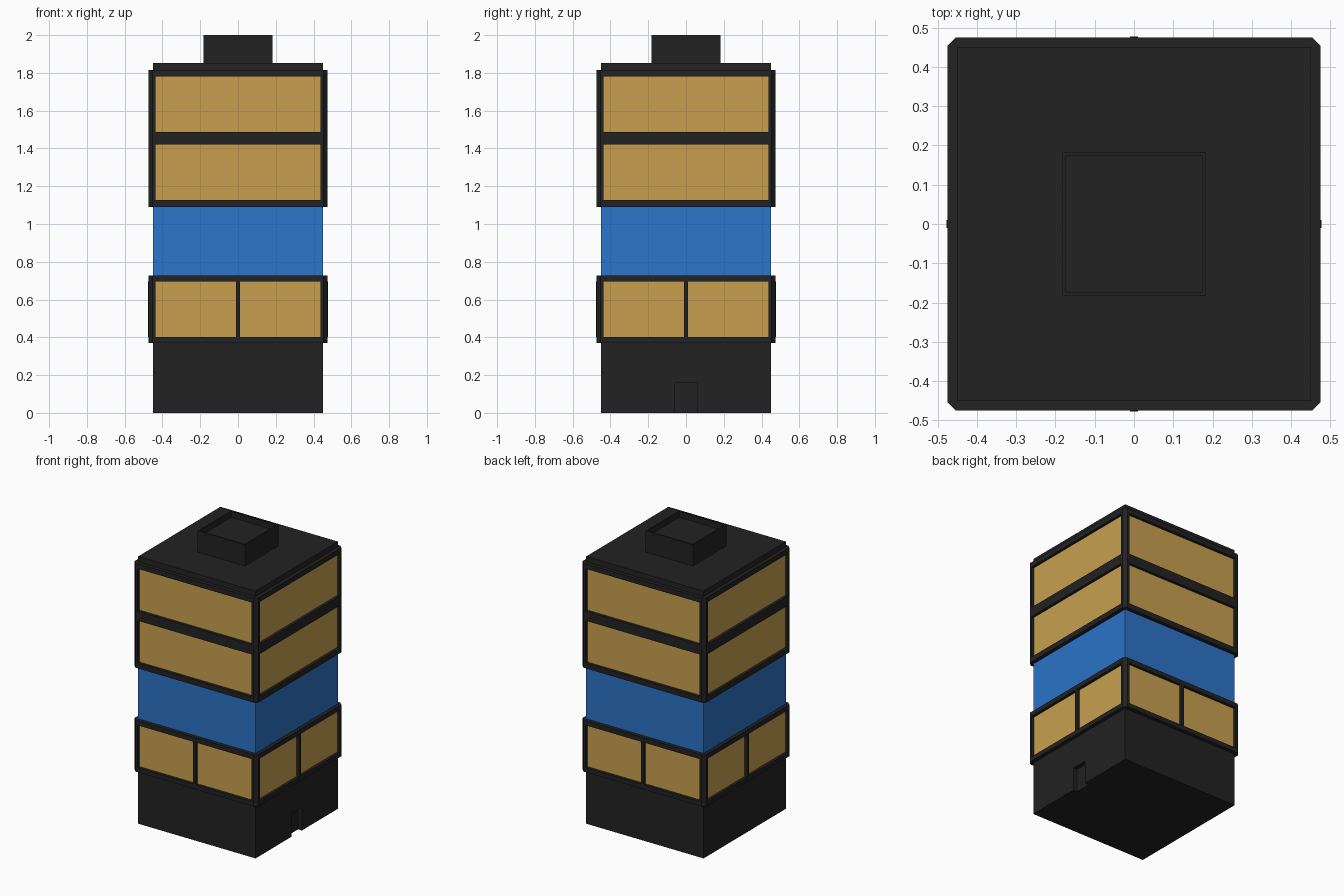
import bpy, bmesh
from mathutils import Matrix
from math import pi

cube = bpy.data.objects.get("Cube")
if cube:
    bpy.data.objects.remove(cube, do_unlink=True)


def material(name, rgb):
    m = bpy.data.materials.new(name)
    m.use_nodes = True
    m.diffuse_color = (*rgb, 1)
    m.node_tree.nodes["Principled BSDF"].inputs["Base Color"].default_value = (*rgb, 1)
    return m


CHARCOAL = material("charcoal", (0.016, 0.016, 0.016))
TAN = material("tan_panel", (0.578, 0.352, 0.080))
BLUE = material("blue_band", (0.025, 0.174, 0.578))


def prism(name, outline, z0, z1, mat, turns=0):
    """Extrude a plan outline from z0 to z1, turned by quarter turns; return the object."""
    bm = bmesh.new()
    face = bm.faces.new([bm.verts.new((x, y, z0)) for x, y in outline])
    top = bmesh.ops.extrude_face_region(bm, geom=[face])["geom"]
    bmesh.ops.translate(bm, vec=(0, 0, z1 - z0),
                        verts=[g for g in top if isinstance(g, bmesh.types.BMVert)])
    bmesh.ops.recalc_face_normals(bm, faces=bm.faces)
    bmesh.ops.rotate(bm, verts=bm.verts, matrix=Matrix.Rotation(turns * pi / 2, 3, 'Z'))
    mesh = bpy.data.meshes.new(name)
    bm.to_mesh(mesh)
    bm.free()
    mesh.materials.append(mat)
    ob = bpy.data.objects.new(name, mesh)
    bpy.context.collection.objects.link(ob)
    return ob


def square(h):
    return [(-h, -h), (h, -h), (h, h), (-h, h)]


WALL, GLAZE, OUTER, CHAMFER, OPENING = 0.45, 0.456, 0.475, 0.453, 0.437
octagon = [(CHAMFER, -OUTER), (OUTER, -CHAMFER), (OUTER, CHAMFER), (CHAMFER, OUTER),
           (-CHAMFER, OUTER), (-OUTER, CHAMFER), (-OUTER, -CHAMFER), (-CHAMFER, -OUTER)]
corner = [(OPENING, OPENING), (OUTER, OPENING), (OUTER, CHAMFER),
          (CHAMFER, OUTER), (OPENING, OUTER)]
mullion = [(-0.01, -0.44), (0.01, -0.44), (0.01, -0.477), (-0.01, -0.477)]

# Ground storey with a door recess on the +x side
DOOR, DEPTH, HEAD = 0.057, 0.03, 0.16
notched = [(-WALL, -WALL), (WALL, -WALL), (WALL, -DOOR), (WALL - DEPTH, -DOOR),
           (WALL - DEPTH, DOOR), (WALL, DOOR), (WALL, WALL), (-WALL, WALL)]
prism("ground_storey_lower", notched, 0, HEAD, CHARCOAL)
prism("ground_storey_upper", square(WALL), HEAD, 0.37, CHARCOAL)


# Framed storeys: chamfered rails, corner posts and recessed tan panels
def framed_block(name, rails, split):
    bottom, top = rails[0][0], rails[-1][1]
    for i, (z0, z1) in enumerate(rails):
        prism(f"{name}_rail_{i + 1}", octagon, z0, z1, CHARCOAL)
    for i, (low, high) in enumerate(zip(rails, rails[1:])):
        prism(f"{name}_panels_{i + 1}", square(GLAZE), low[1], high[0], TAN)
    for side in range(4):
        prism(f"{name}_corner_post_{side + 1}", corner, bottom, top, CHARCOAL, side)
        if split:
            prism(f"{name}_mullion_{side + 1}", mullion, rails[0][1], rails[1][0],
                  CHARCOAL, side)


framed_block("lower_block", [(0.37, 0.402), (0.695, 0.728)], True)
prism("blue_storey", square(WALL), 0.728, 1.09, BLUE)
framed_block("upper_block", [(1.09, 1.127), (1.42, 1.487), (1.78, 1.815)], False)

# Roof slab and rooftop box with a sunken top
prism("roof_slab", square(WALL), 1.815, 1.853, CHARCOAL)
box = prism("rooftop_box", square(0.182), 1.853, 2.0, CHARCOAL)
bm = bmesh.new()
bm.from_mesh(box.data)
lid = max(bm.faces, key=lambda f: f.calc_center_median().z)
bmesh.ops.inset_region(bm, faces=[lid], thickness=0.013)
well = bmesh.ops.extrude_face_region(bm, geom=[lid])["geom"]
bmesh.ops.translate(bm, vec=(0, 0, -0.04),
                    verts=[g for g in well if isinstance(g, bmesh.types.BMVert)])
if lid.is_valid:
    bmesh.ops.delete(bm, geom=[lid], context='FACES_ONLY')
bmesh.ops.recalc_face_normals(bm, faces=bm.faces)
bm.to_mesh(box.data)
bm.free()
